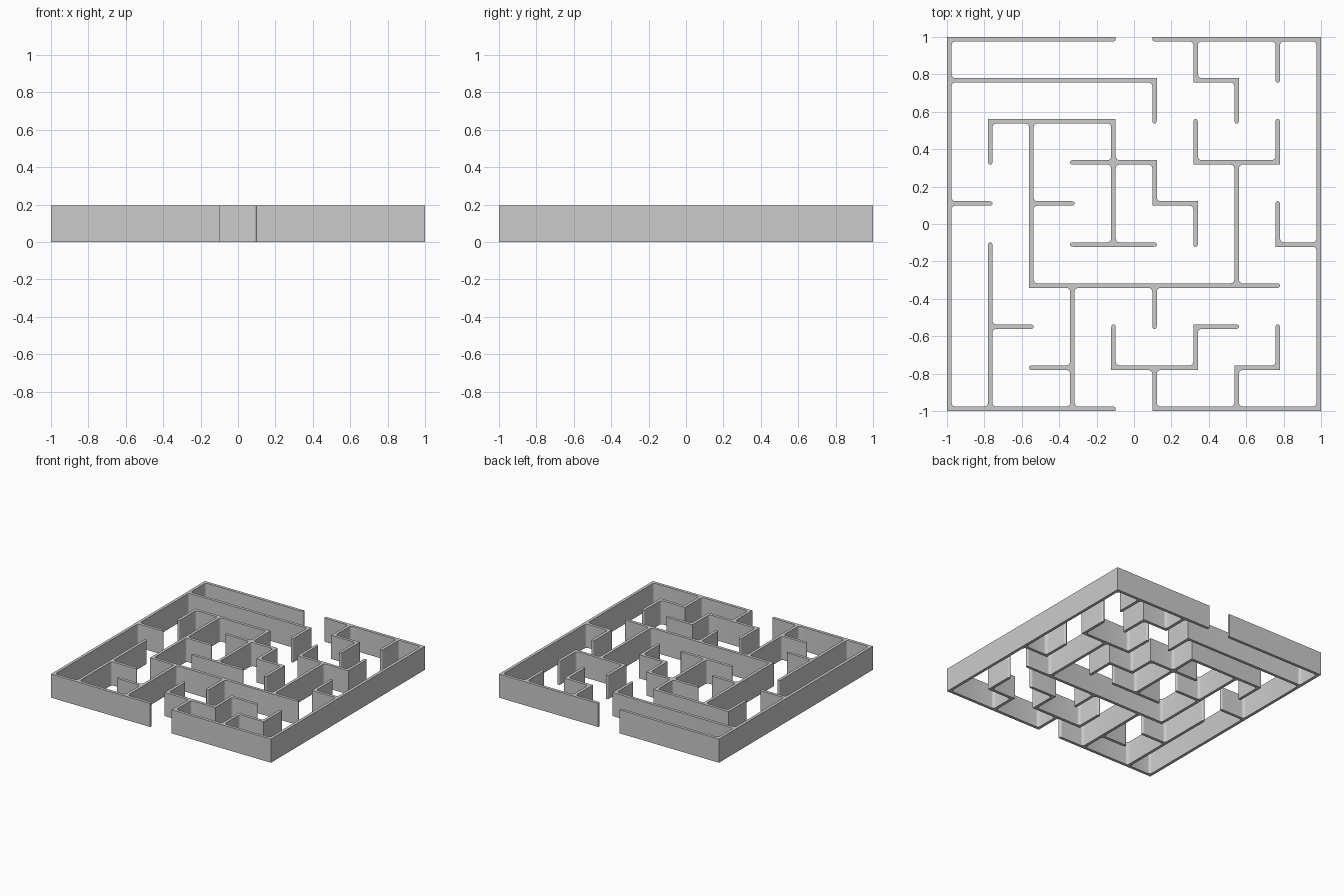
import bpy, bmesh, math
from mathutils import Vector

if "Cube" in bpy.data.objects:
    bpy.data.objects.remove(bpy.data.objects["Cube"])

HALF = 0.012               # half wall thickness
STEP = (2 - 2 * HALF) / 9  # 9 x 9 cells
HEIGHT = 0.194

# wall runs: grid line -> list of (start, end) nodes
rows = {0: [(0, 4), (5, 9)], 1: [(2, 3), (4, 6), (7, 8)], 2: [(1, 2), (6, 7)],
        3: [(2, 8)], 4: [(3, 5), (8, 9)], 5: [(0, 1), (2, 3), (5, 6)],
        6: [(3, 5), (6, 8)], 7: [(1, 4)], 8: [(0, 5), (6, 7)], 9: [(0, 4), (5, 9)]}
cols = {0: [(0, 9)], 1: [(0, 4), (6, 7)], 2: [(3, 7)], 3: [(0, 3)],
        4: [(1, 2), (4, 7)], 5: [(0, 1), (2, 3), (5, 6), (7, 8)],
        6: [(1, 2), (4, 5), (6, 7), (8, 9)], 7: [(0, 1), (3, 6), (7, 8)],
        8: [(1, 2), (4, 5), (6, 7), (8, 9)], 9: [(0, 9)]}

# floor plan on a fine lattice: even cells are wall lines, odd cells are gaps
solid = set()
for j, runs in rows.items():
    for a, b in runs:
        solid.update((i, 2 * j) for i in range(2 * a, 2 * b + 1))
for i, runs in cols.items():
    for a, b in runs:
        solid.update((2 * i, j) for j in range(2 * a, 2 * b + 1))


def coord(k):
    """Lattice line k to a position: both sides of each wall line."""
    return (k // 2 - 4.5) * STEP + (HALF if k % 2 else -HALF)


def trace_outlines():
    """Counter-clockwise outlines of the solid cells."""
    follow = {}
    for i, j in solid:
        ring = [(i, j), (i + 1, j), (i + 1, j + 1), (i, j + 1)]
        sides = [(i, j - 1), (i + 1, j), (i, j + 1), (i - 1, j)]
        for k in range(4):
            if sides[k] not in solid:
                follow[ring[k]] = ring[(k + 1) % 4]
    while follow:
        p = min(follow)
        loop = []
        while p in follow:
            loop.append(p)
            p = follow.pop(p)
        n = len(loop)
        yield [Vector((coord(b[0]), coord(b[1]))) for a, b, c in
               ((loop[k - 1], loop[k], loop[(k + 1) % n]) for k in range(n))
               if (b[0] - a[0]) * (c[1] - b[1]) != (b[1] - a[1]) * (c[0] - b[0])]


def rounded(loop):
    """Fillet inside corners and round the free wall ends."""
    out = []
    for k, p in enumerate(loop):
        d0, d1 = p - loop[k - 1], loop[(k + 1) % len(loop)] - p
        l0, l1 = d0.length, d1.length
        d0, d1 = d0.normalized(), d1.normalized()
        if d0.cross(d1) < 0:
            r0 = r1 = 0.021
        elif min(l0, l1) < HALF * 2.2 and max(abs(p.x), abs(p.y)) < 0.995:
            r0 = 0.0095 if l0 < l1 else 0.017
            r1 = 0.0095 if l1 < l0 else 0.017
        else:
            out.append(p)
            continue
        c = p - d0 * r0 + d1 * r1
        for s in range(6):
            t = s / 5 * math.pi / 2
            out.append(c + d0 * r0 * math.sin(t) - d1 * r1 * math.cos(t))
    return out


# raise every outline into a closed wall
bm = bmesh.new()
for loop in trace_outlines():
    pts = rounded(loop)
    low = [bm.verts.new((p.x, p.y, 0)) for p in pts]
    top = [bm.verts.new((p.x, p.y, HEIGHT)) for p in pts]
    bm.faces.new(top)
    bm.faces.new(low[::-1])
    for k in range(len(pts)):
        bm.faces.new((low[k - 1], low[k], top[k], top[k - 1]))

mesh = bpy.data.meshes.new("maze_walls")
bm.to_mesh(mesh)
bm.free()
walls = bpy.data.objects.new("maze_walls", mesh)
bpy.context.collection.objects.link(walls)
bpy.context.view_layer.objects.active = walls
walls.select_set(True)
bpy.ops.object.shade_smooth_by_angle(angle=0.6)
